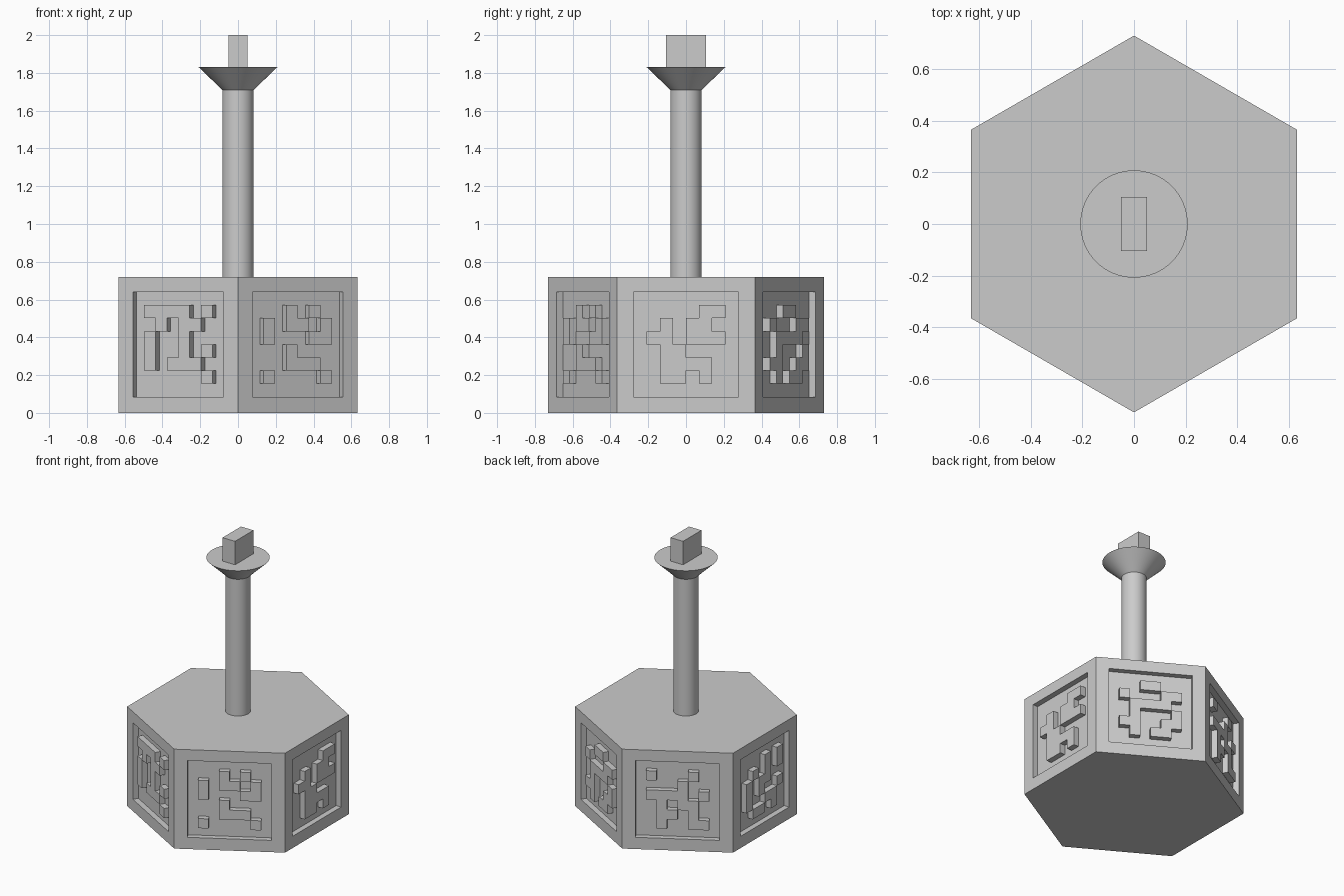
import bpy, bmesh, math
from mathutils import Vector

old = bpy.data.objects.get("Cube")
if old:
    bpy.data.objects.remove(old, do_unlink=True)

gray = bpy.data.materials.new("plain_gray")
gray.use_nodes = True
COLOR = (0.6, 0.6, 0.6, 1)
gray.diffuse_color = COLOR
gray.node_tree.nodes["Principled BSDF"].inputs["Base Color"].default_value = COLOR

SIDE, HEIGHT = 0.73, 0.72              # hexagon side length and base height
APOTHEM = SIDE * math.cos(math.pi / 6)
CELL, DEPTH = 0.0694, 0.04             # carved panel cell and recess depth

# Raised pattern on each side, counter-clockwise from +x, rows top to bottom
PATTERNS = [
    "....## .#.##. ##.### .##... .####. .##.#.",
    "..##.. #...## .####. .#...# ##..## .#.##.",
    "#...#. ...#.. ####.# .#.##. .##.#. .#..##",
    "...#.# .#.#.# #.##.. #.#..# #..##. .##.#.",
    "####.# .#.##. #..#.. #..#.# #.###. .....#",
    "..#.#. #.##.# #...## ..#... ..###. #....#",
]

# Grid lines across and up a side: outer frame plus an 8 x 8 panel
US = [-SIDE / 2] + [CELL * (k - 4) for k in range(9)] + [SIDE / 2]
ZS = [0] + [0.085 + CELL * k for k in range(9)] + [HEIGHT]


def carved_side(bm, angle, pattern):
    """Add one side whose panel is sunk except for the raised cells."""
    rows = pattern.split()[::-1]
    out = Vector((math.cos(angle), math.sin(angle), 0))
    along = Vector((-out.y, out.x, 0))

    def depth(i, j):
        if i in (0, 9) or j in (0, 9):
            return 0
        if 2 <= i <= 7 and 2 <= j <= 7 and rows[j - 2][i - 2] == "#":
            return 0
        return DEPTH

    def quad(*points):
        bm.faces.new([bm.verts.new(out * (APOTHEM - d) + along * u + Vector((0, 0, z)))
                      for u, z, d in points])

    for i in range(10):
        for j in range(10):
            u0, u1, z0, z1 = US[i], US[i + 1], ZS[j], ZS[j + 1]
            a = depth(i, j)
            quad((u0, z0, a), (u1, z0, a), (u1, z1, a), (u0, z1, a))
            if i < 9 and depth(i + 1, j) != a:
                b = depth(i + 1, j)
                quad((u1, z0, a), (u1, z0, b), (u1, z1, b), (u1, z1, a))
            if j < 9 and depth(i, j + 1) != a:
                b = depth(i, j + 1)
                quad((u0, z1, a), (u1, z1, a), (u1, z1, b), (u0, z1, b))


# Hexagonal base with six carved sides, closed top and bottom
bm = bmesh.new()
for n, pattern in enumerate(PATTERNS):
    carved_side(bm, n * math.pi / 3, pattern)
bmesh.ops.remove_doubles(bm, verts=bm.verts, dist=0.0005)
rim = [e for e in bm.edges if e.is_boundary]
caps = bmesh.ops.holes_fill(bm, edges=rim, sides=0)["faces"]
for face in caps:
    face.normal_update()
    if face.normal.z * (face.calc_center_median().z - HEIGHT / 2) < 0:
        face.normal_flip()
mesh = bpy.data.meshes.new("hex_base")
bm.to_mesh(mesh)
bm.free()
base = bpy.data.objects.new("hex_base", mesh)
bpy.context.collection.objects.link(base)
mesh.materials.append(gray)


def round_part(name, r_low, r_high, z_low, z_high):
    bpy.ops.mesh.primitive_cone_add(vertices=64, radius1=r_low, radius2=r_high,
                                    depth=z_high - z_low,
                                    location=(0, 0, (z_low + z_high) / 2))
    part = bpy.context.object
    part.name = name
    part.data.materials.append(gray)
    bpy.ops.object.shade_smooth_by_angle(angle=math.radians(30))


# Post with a flared collar
round_part("post", 0.083, 0.083, HEIGHT, 1.71)
round_part("flared_collar", 0.083, 0.208, 1.71, 1.83)

# Flat key block on top
bpy.ops.mesh.primitive_cube_add(size=1, location=(0, 0, 1.915))
block = bpy.context.object
block.name = "top_block"
block.scale = (0.1, 0.21, 0.17)
block.data.materials.append(gray)
